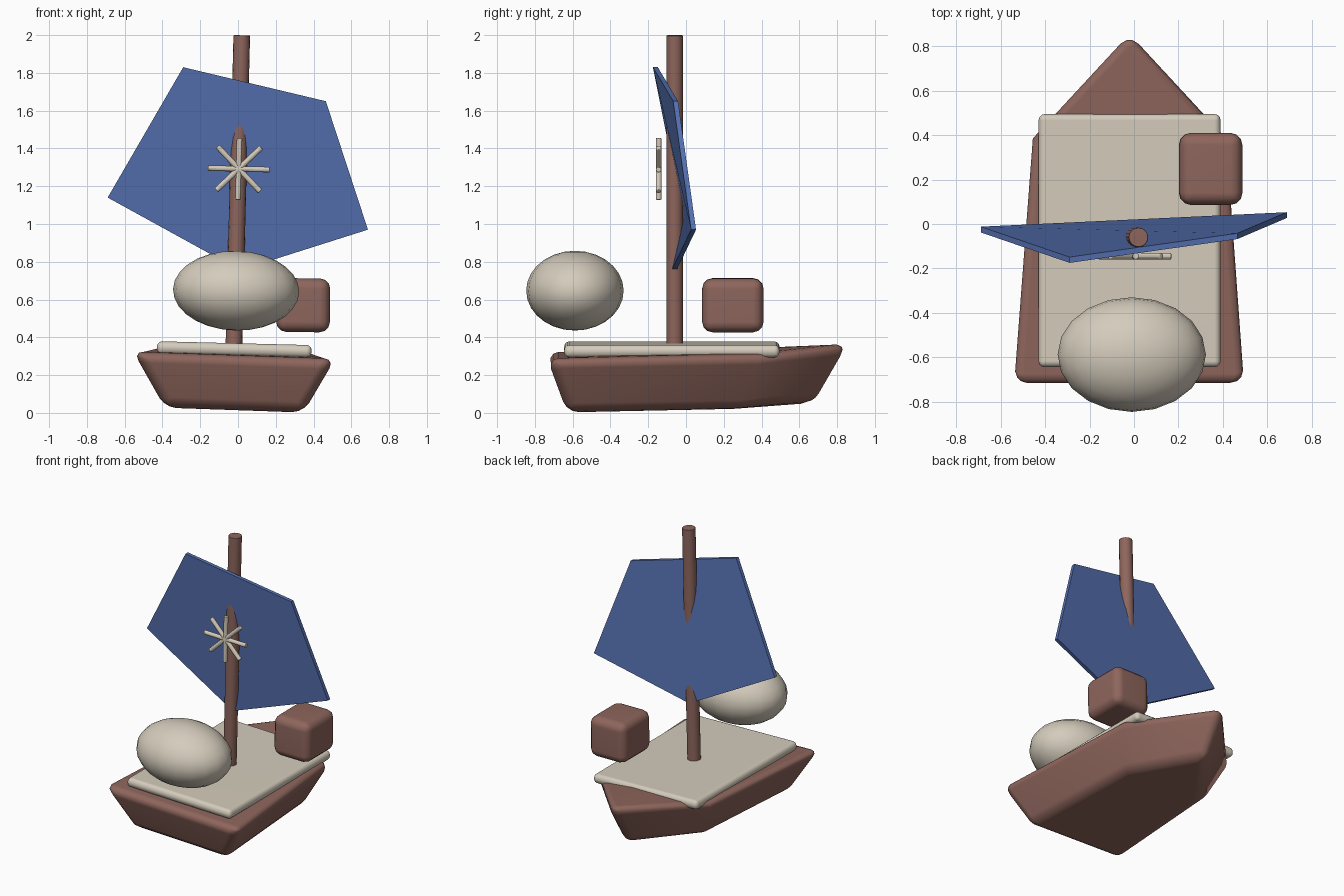
import bpy, bmesh, math
from mathutils import Vector, Matrix

if "Cube" in bpy.data.objects:
    bpy.data.objects.remove(bpy.data.objects["Cube"])


def material(name, rgb):
    m = bpy.data.materials.new(name)
    m.diffuse_color = (*rgb, 1)
    m.use_nodes = True
    m.node_tree.nodes["Principled BSDF"].inputs["Base Color"].default_value = m.diffuse_color
    return m


WOOD = material("red_brown_wood", (0.27, 0.132, 0.108))
CREAM = material("pale_cream", (0.66, 0.60, 0.50))
BLUE = material("sail_blue", (0.092, 0.165, 0.445))


def finish(name, bm, mat, bevel=0, segments=3, smooth=True):
    """Turn a bmesh into a named object, optionally with softened edges."""
    bmesh.ops.recalc_face_normals(bm, faces=bm.faces)
    for f in bm.faces:
        f.smooth = smooth
    mesh = bpy.data.meshes.new(name)
    bm.to_mesh(mesh)
    bm.free()
    mesh.materials.append(mat)
    ob = bpy.data.objects.new(name, mesh)
    bpy.context.collection.objects.link(ob)
    if bevel:
        mod = ob.modifiers.new("soft_edges", 'BEVEL')
        mod.width = bevel
        mod.segments = segments
        mod.limit_method = 'ANGLE'
        mod.angle_limit = math.radians(35)
        ob.modifiers.new("even_shading", 'WEIGHTED_NORMAL')
    return ob


def prism(bottom, top):
    """Closed solid between two loops of equal length."""
    bm = bmesh.new()
    lo = [bm.verts.new(p) for p in bottom]
    hi = [bm.verts.new(p) for p in top]
    bm.faces.new(lo)
    bm.faces.new(hi)
    n = len(lo)
    for i in range(n):
        j = (i + 1) % n
        bm.faces.new((lo[i], lo[j], hi[j], hi[i]))
    return bm


def box(name, centre, size, roll, mat, bevel, segments=3):
    bm = bmesh.new()
    bmesh.ops.create_cube(bm, size=1)
    bm.transform(Matrix.Translation(centre) @ Matrix.Rotation(roll, 4, 'Y')
                 @ Matrix.Diagonal((*size, 1)))
    return finish(name, bm, mat, bevel, segments)


def rod(name, a, b, radius, sides, mat, bevel):
    a, b = Vector(a), Vector(b)
    bm = bmesh.new()
    bmesh.ops.create_cone(bm, cap_ends=True, segments=sides, radius1=radius,
                          radius2=radius, depth=(b - a).length)
    turn = (b - a).to_track_quat('Z', 'Y').to_matrix().to_4x4()
    bm.transform(Matrix.Translation((a + b) / 2) @ turn)
    return finish(name, bm, mat, bevel, 2)


# Hull: square stern, pointed bow, flared sides, slight roll
def hull_loop(half_stern, y_stern, half_mid, y_mid, y_tip, zs):
    pts = [(-half_stern, y_stern, zs[0]), (half_stern, y_stern, zs[0]),
           (half_mid, y_mid, zs[1]), (0, y_tip, zs[2]), (-half_mid, y_mid, zs[1])]
    return [(x - 0.02, y, z - 0.035 * x) for x, y, z in pts]


finish("hull", prism(hull_loop(0.37, -0.63, 0.32, 0.27, 0.71, (0.014, 0.026, 0.055)),
                     hull_loop(0.54, -0.735, 0.455, 0.40, 0.885, (0.305, 0.325, 0.37))),
       WOOD, 0.06)

# Deck plank and cargo box
box("deck", (-0.02, -0.075, 0.336), (0.82, 1.14, 0.066), 0.025, CREAM, 0.028)
box("cargo_box", (0.345, 0.248, 0.57), (0.285, 0.325, 0.285), 0.01, WOOD, 0.055)

# Mast, leaning slightly
rod("mast", (-0.023, -0.06, 0.31), (0.02, -0.06, 1.999), 0.044, 16, WOOD, 0.004)

# Sail: thin five-sided plate, bent where it wraps the mast
outline = [(0.01, -0.063, 0.755), (-0.69, -0.025, 1.14), (-0.29, -0.162, 1.83),
           (0.465, -0.055, 1.65), (0.688, 0.04, 0.97)]
finish("sail", prism([(x, y - 0.013, z) for x, y, z in outline],
                     [(x, y + 0.013, z) for x, y, z in outline]), BLUE, smooth=False)

# Star emblem of four crossed rods in front of the sail
for i in range(4):
    ang = math.radians(45 * i - 1.5)
    d = Vector((math.cos(ang), 0, math.sin(ang))) * 0.164
    c = Vector((0.004, -0.145, 1.292))
    rod(f"star_rod_{i + 1}", c - d, c + d, 0.0155, 10, CREAM, 0.007)

# Large rounded bundle above the stern
bm = bmesh.new()
bmesh.ops.create_uvsphere(bm, u_segments=20, v_segments=14, radius=1)
bm.transform(Matrix.Translation((-0.01, -0.588, 0.647)) @ Matrix.Rotation(0.025, 4, 'Y')
             @ Matrix.Diagonal((0.334, 0.258, 0.211, 1)))
finish("round_bundle", bm, CREAM)

# Keep hard rims crisp on the mast and star rods
for ob in bpy.data.objects:
    ob.select_set(ob.name.startswith(("mast", "star_rod")))
    if ob.select_get():
        bpy.context.view_layer.objects.active = ob
bpy.ops.object.shade_smooth_by_angle(angle=math.radians(40))
